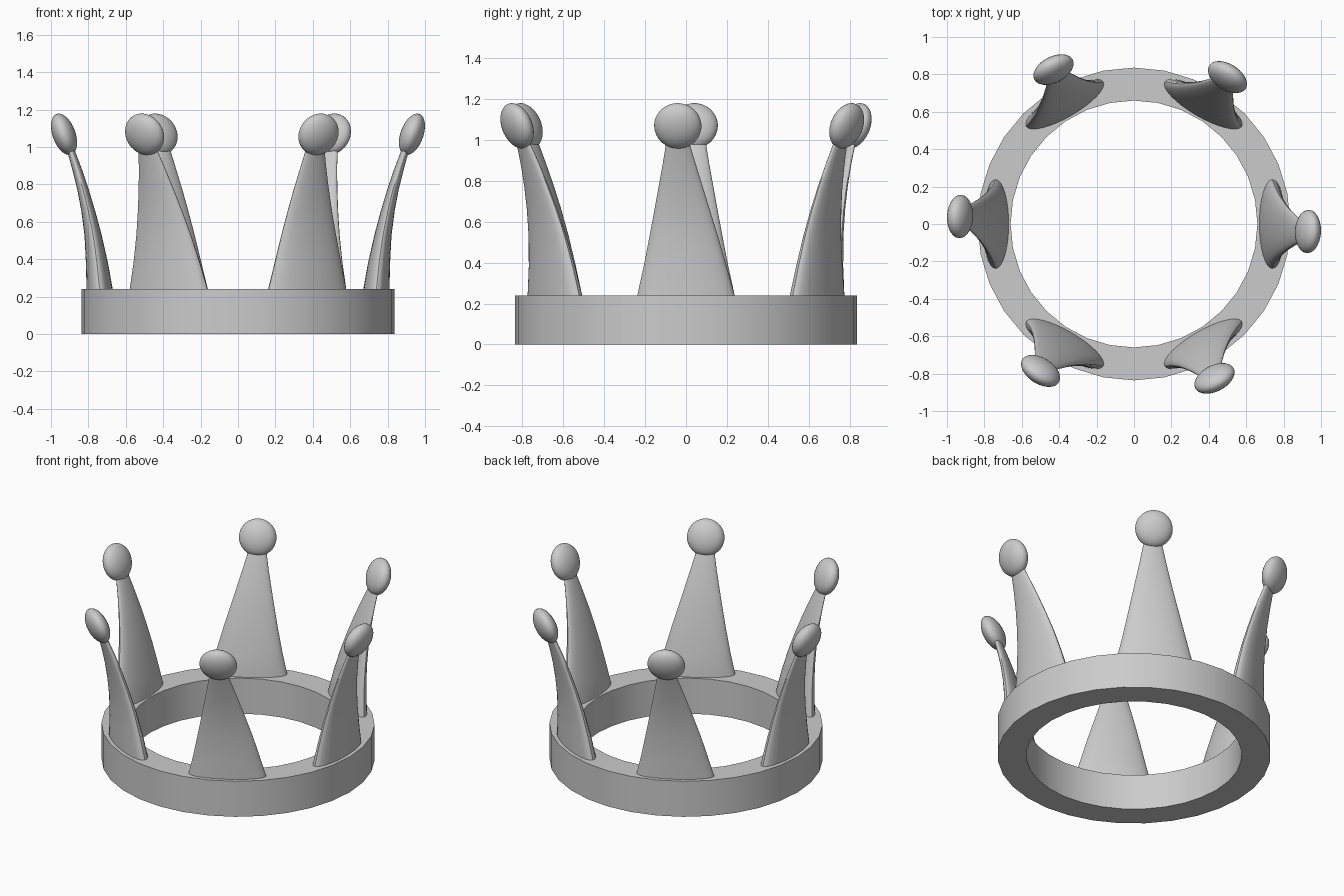
import bpy, bmesh
from math import sin, cos, pi, radians
from mathutils import Matrix, Vector

cube = bpy.data.objects.get("Cube")
if cube:
    bpy.data.objects.remove(cube, do_unlink=True)

metal = bpy.data.materials.new("plain_grey")
metal.use_nodes = True
grey = (0.6, 0.6, 0.6, 1)
metal.diffuse_color = grey
metal.node_tree.nodes["Principled BSDF"].inputs["Base Color"].default_value = grey


def make_object(name, bm):
    """Turn a bmesh into a smooth-shaded object with sharp edges kept."""
    bmesh.ops.recalc_face_normals(bm, faces=bm.faces)
    mesh = bpy.data.meshes.new(name)
    bm.to_mesh(mesh)
    bm.free()
    mesh.materials.append(metal)
    obj = bpy.data.objects.new(name, mesh)
    bpy.context.collection.objects.link(obj)
    bpy.ops.object.select_all(action='DESELECT')
    obj.select_set(True)
    bpy.context.view_layer.objects.active = obj
    bpy.ops.object.shade_smooth_by_angle(angle=radians(35))
    return obj


def bridge(bm, a, b):
    """Join two equal vertex loops with quads."""
    n = len(a)
    for i in range(n):
        j = (i + 1) % n
        bm.faces.new((a[i], a[j], b[j], b[i]))


# Band: a rectangular section swept around the z axis
bm = bmesh.new()
SIDES = 32
section = [(0.66, 0), (0.836, 0), (0.836, 0.24), (0.66, 0.24)]
loops = [[bm.verts.new((r * cos(2 * pi * i / SIDES), r * sin(2 * pi * i / SIDES), z))
          for i in range(SIDES)] for r, z in section]
for k in range(4):
    bridge(bm, loops[k], loops[(k + 1) % 4])
make_object("band", bm)


# Spike sections: height, radial centre, sideways shift, half thickness, half width
SPIKE = [(0.18, 0.738, 0.0, 0.07, 0.25),
         (0.24, 0.74, 0.0, 0.07, 0.238),
         (0.38, 0.754, -0.004, 0.059, 0.203),
         (0.53, 0.775, -0.011, 0.046, 0.167),
         (0.66, 0.801, -0.019, 0.037, 0.135),
         (0.77, 0.828, -0.026, 0.031, 0.108),
         (0.88, 0.86, -0.033, 0.026, 0.081),
         (0.98, 0.893, -0.04, 0.021, 0.058),
         (1.04, 0.915, -0.042, 0.018, 0.046)]


def add_spike(name, turn):
    bm = bmesh.new()
    rings = []
    for z, x, y, thick, wide in SPIKE:
        rings.append([bm.verts.new((x + thick * cos(2 * pi * i / 32),
                                    y + wide * sin(2 * pi * i / 32), z)) for i in range(32)])
    for lower, upper in zip(rings, rings[1:]):
        bridge(bm, lower, upper)
    bm.faces.new(rings[0])
    bm.faces.new(rings[-1])
    bm.transform(turn)
    make_object(name, bm)


# Flattened ball leaning outward on the tip of a spike
def add_ball(name, turn):
    bm = bmesh.new()
    bmesh.ops.create_uvsphere(bm, u_segments=32, v_segments=16, radius=1)
    place = (Matrix.Translation(Vector((0.93, -0.04, 1.068)))
             @ Matrix.Rotation(radians(-2.5), 4, 'Z')
             @ Matrix.Rotation(radians(20), 4, 'Y')
             @ Matrix.Diagonal((0.061, 0.116, 0.116, 1)))
    bm.transform(turn @ place)
    make_object(name, bm)


positions = ["left", "back_left", "back_right", "right", "front_right", "front_left"]
for k, side in enumerate(positions):
    turn = Matrix.Rotation(k * pi / 3, 4, 'Z')
    add_spike(side + "_spike", turn)
    add_ball(side + "_ball", turn)
